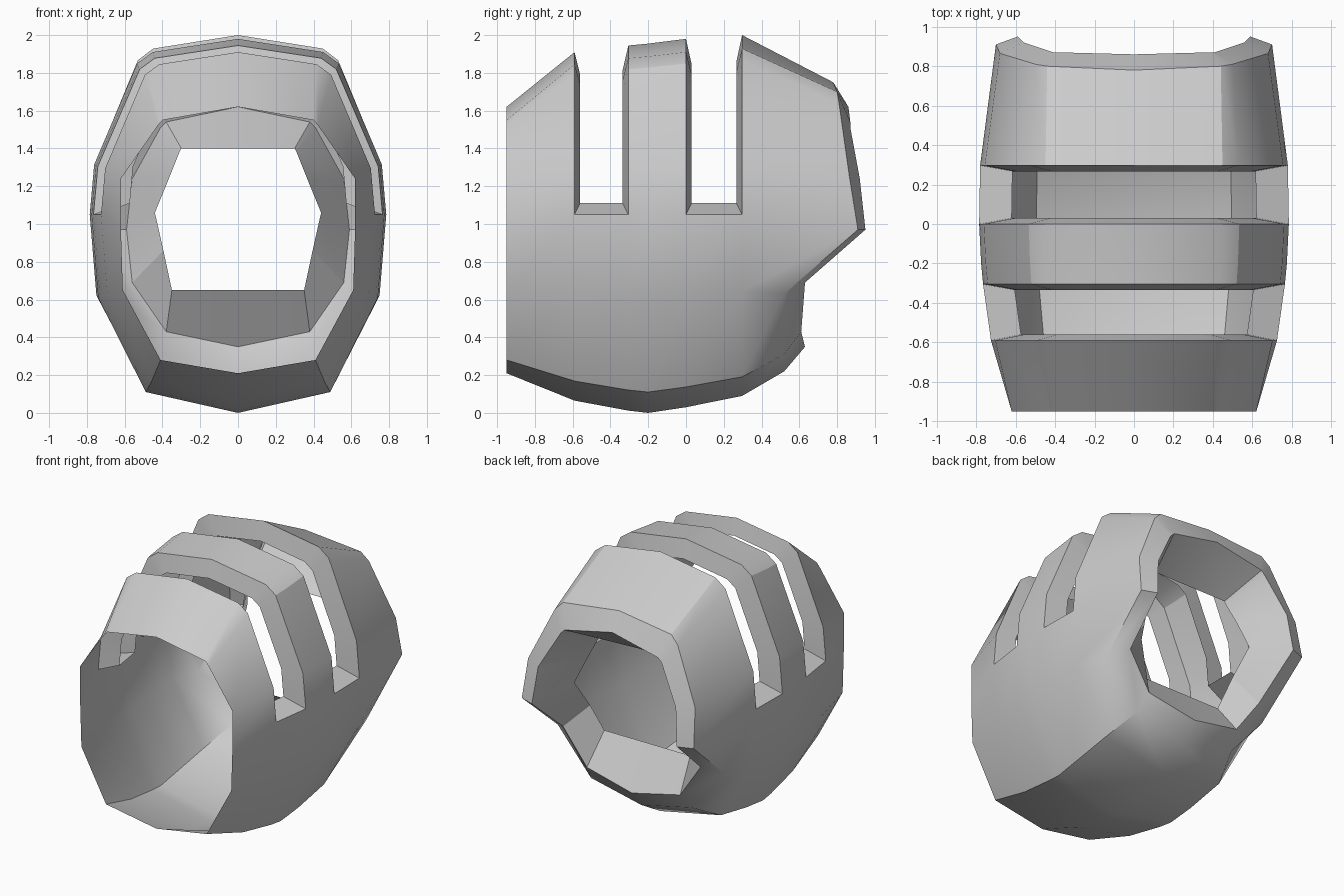
import bpy, bmesh

if "Cube" in bpy.data.objects:
    bpy.data.objects.remove(bpy.data.objects["Cube"])

bm = bmesh.new()

def ring(points):
    """Closed 14-vertex ring from 8 half points, bottom centre to top centre."""
    full = points + [(-x, y, z) for x, y, z in points[-2:0:-1]]
    return [bm.verts.new(p) for p in full]

def bridge(a, b, skip=()):
    n = len(a)
    for i in range(n):
        if i not in skip:
            bm.faces.new((a[i], a[(i + 1) % n], b[(i + 1) % n], b[i]))

# Cross-section proportions: (width share, height share from the waist)
PROFILE = [(0, -1), (.63, -.895), (.955, -.42), (1, 0),
           (.97, .285), (.68, .86), (.575, .925), (0, 1)]
WAIST = 1.05

def section(y, width, bottom, top):
    return ring([(width * u, y, WAIST + v * (top - WAIST if v > 0 else WAIST - bottom))
                 for u, v in PROFILE])

# Front opening and the body sections
front = ring([(x, -.95, z) for x, z in
              [(0, .21), (.41, .28), (.61, .65), (.62, .97),
               (.62, 1.24), (.425, 1.52), (.40, 1.55), (0, 1.62)]])
body = [section(*s) for s in [(-.59, .725, .065, 1.91), (-.305, .765, .012, 1.945),
                              (-.2, .775, 0, 1.955), (0, .785, .03, 1.98),
                              (.297, .78, .09, 2.0)]]

# Back edge: outer lip, inner lip, and the inward sloping flange
lip_outer = ring([(0, .52, .22), (.41, .52, .31), (.68, .52, .63), (.70, .91, .97),
                  (.68, .865, 1.25), (.50, .81, 1.64), (.44, .80, 1.70), (0, .78, 1.75)])
lip_inner = ring([(0, .63, .35), (.38, .61, .43), (.56, .63, .69), (.59, .95, .97),
                  (.56, .92, 1.24), (.41, .87, 1.51), (.38, .87, 1.54), (0, .86, 1.62)])
flange = ring([(0, .45, .65), (.35, .45, .65), (.395, .55, .86), (.44, .67, 1.06),
               (.37, .63, 1.23), (.31, .58, 1.38), (.30, .58, 1.40), (0, .58, 1.40)])

# Loft the skin, leaving the upper strips open for the two slots
rings = [front] + body + [lip_outer, lip_inner, flange]
UPPER = range(3, 11)
for i in range(len(rings) - 1):
    bridge(rings[i], rings[i + 1], UPPER if i in (1, 4) else ())

# Slot walls, turned inward around each opening
for a, b in ((body[0], body[1]), (body[3], body[4])):
    edge = [(v, .03) for v in a[3:12]] + [(v, -.03) for v in reversed(b[3:12])]
    outer = [v for v, _ in edge]
    inner = [bm.verts.new((v.co.x * .79, v.co.y + dy, 1.336 + (v.co.z - 1.336) * .79))
             for v, dy in edge]
    bridge(outer, inner)

bmesh.ops.recalc_face_normals(bm, faces=bm.faces)
mesh = bpy.data.meshes.new("slotted_shell")
bm.to_mesh(mesh)
bm.free()
shell = bpy.data.objects.new("slotted_shell", mesh)
bpy.context.collection.objects.link(shell)
bpy.context.view_layer.objects.active = shell
shell.select_set(True)
bpy.ops.object.shade_smooth_by_angle(angle=0.52)
